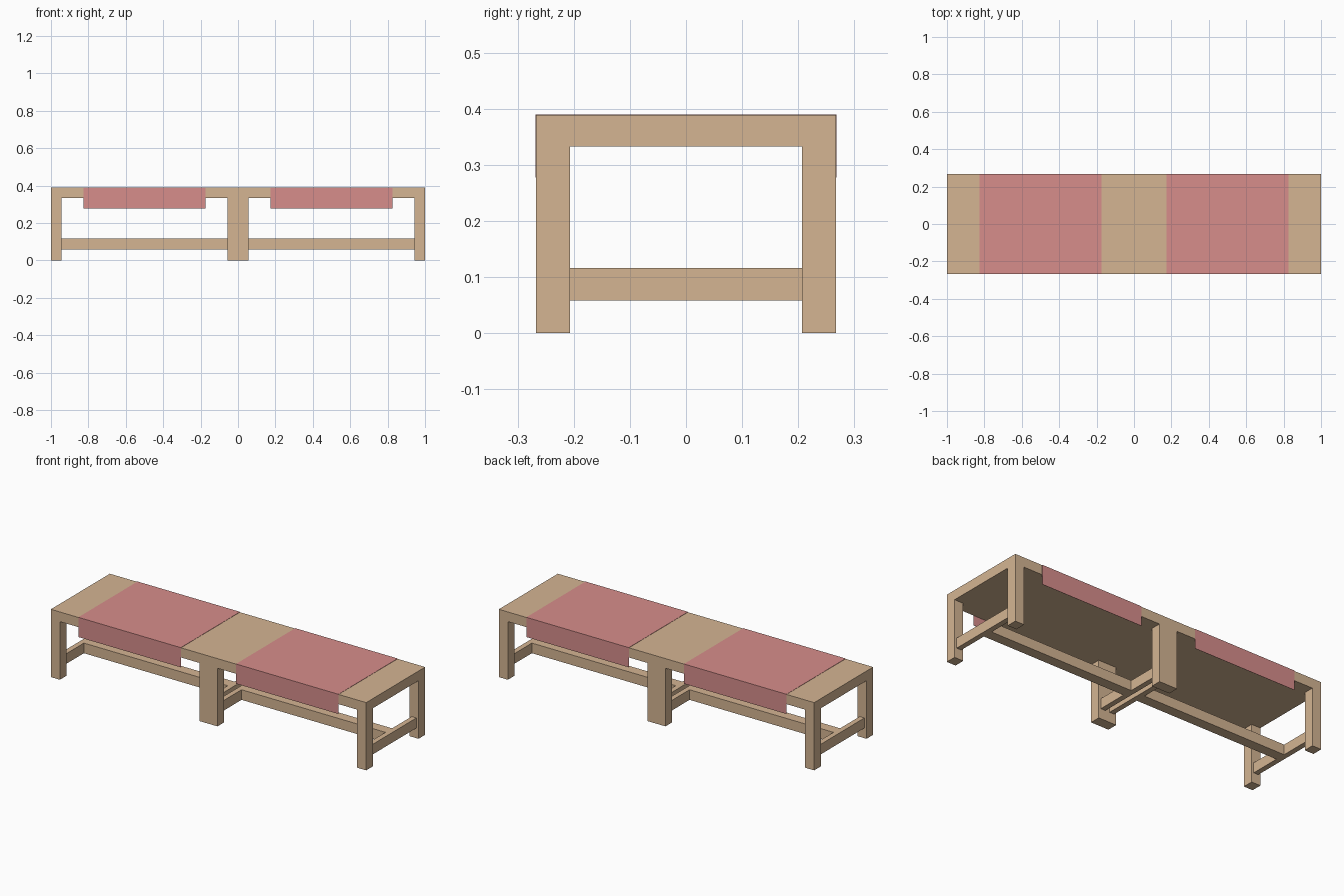
import bpy

if "Cube" in bpy.data.objects:
    bpy.data.objects.remove(bpy.data.objects["Cube"])


def material(name, color):
    m = bpy.data.materials.new(name)
    m.diffuse_color = color
    m.use_nodes = True
    m.node_tree.nodes["Principled BSDF"].inputs["Base Color"].default_value = m.diffuse_color
    return m


WOOD = material("wood", (0.66, 0.46, 0.29, 1))
CLOTH = material("cloth", (0.68, 0.27, 0.26, 1))


def box(name, x, y, z, mat=WOOD):
    """Box spanning the given (min, max) ranges."""
    spans = (x, y, z)
    bpy.ops.mesh.primitive_cube_add(size=1, location=[(a + b) / 2 for a, b in spans])
    ob = bpy.context.object
    ob.name = name
    ob.scale = [b - a for a, b in spans]
    bpy.ops.object.transform_apply(location=True, rotation=False, scale=True)
    ob.data.materials.append(mat)
    return ob


D, H, T = 0.267, 0.39, 0.06      # half depth, height, leg thickness
UNDER = 0.333                    # underside of the top
RAIL = (0.058, 0.116)            # height range of the rails
EPS = 0.0015                     # cloth thickness

# bench top
box("bench_top", (-1, 1), (-D, D), (UNDER, H - EPS))

# legs: single at the ends, double width in the middle
for label, x in (("left", (-1, -0.943)), ("middle", (-0.057, 0.057)), ("right", (0.943, 1))):
    box(label + "_front_leg", x, (-D, -D + T), (0, UNDER))
    box(label + "_back_leg", x, (D - T, D), (0, UNDER))

for label, s in (("left", -1), ("right", 1)):
    # cross rails between front and back legs
    for part, c in (("outer", 0.9715), ("inner", 0.0285)):
        box(f"{label}_{part}_cross_rail", (s * c - 0.015, s * c + 0.015), (-D + T, D - T), RAIL)
    # long stretcher
    box(label + "_stretcher", tuple(sorted((s * 0.0435, s * 0.9565))), (-0.03, 0.03), RAIL)

    # cloth runner draped over the top and down both sides
    x0, x1 = sorted((s * 0.175, s * 0.825))
    profile = [(-D, 0.277), (-D, H - EPS), (D, H - EPS), (D, 0.277)]
    verts = [(x, y, z) for x in (x0, x1) for y, z in profile]
    me = bpy.data.meshes.new(label + "_runner")
    me.from_pydata(verts, [], [(i, i + 4, i + 5, i + 1) for i in range(3)])
    me.materials.append(CLOTH)
    ob = bpy.data.objects.new(label + "_runner", me)
    bpy.context.collection.objects.link(ob)
    mod = ob.modifiers.new("thickness", "SOLIDIFY")
    mod.thickness = EPS
    mod.offset = 1
    mod.use_even_offset = True
